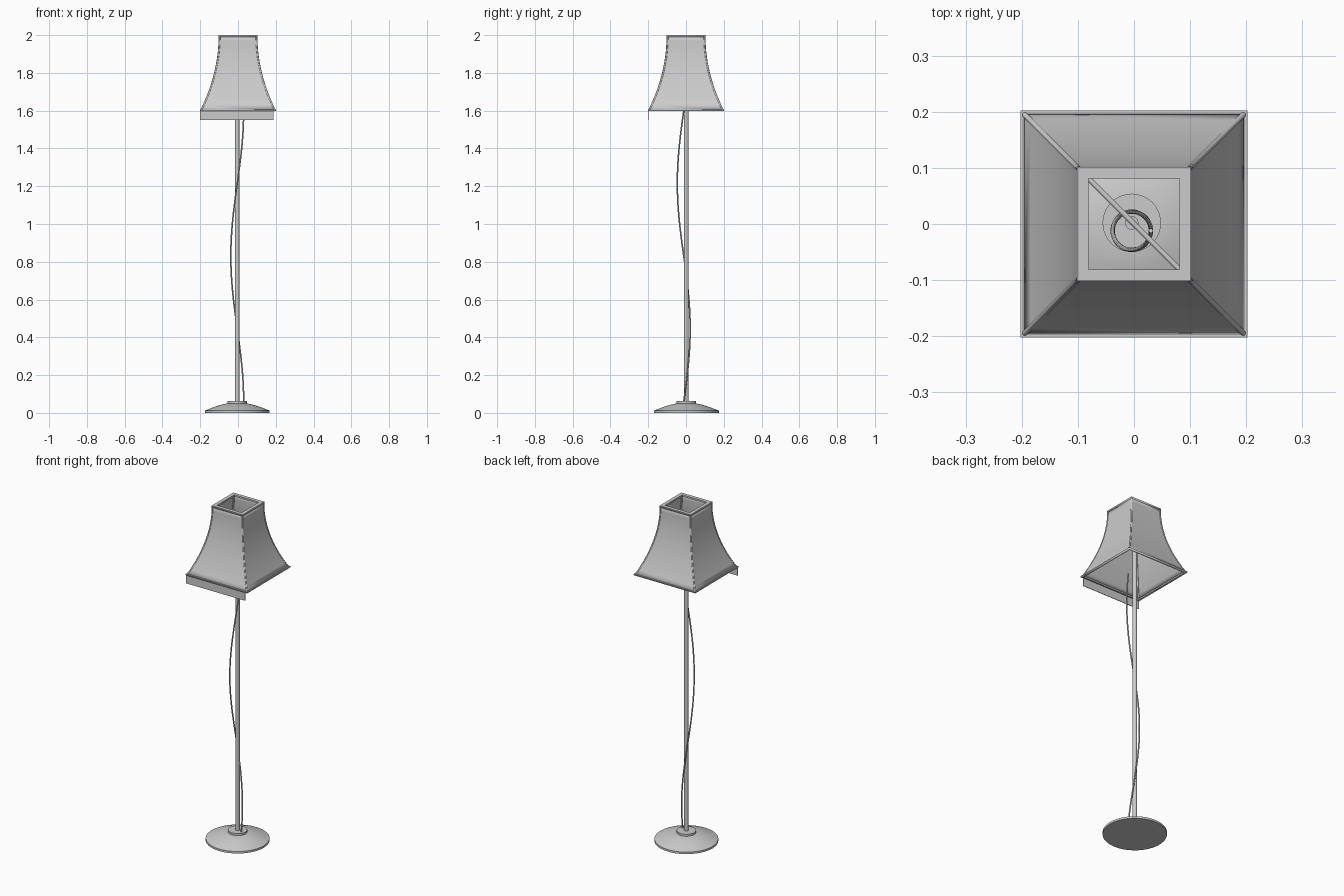
import bpy, bmesh, math
from mathutils import Vector

cube = bpy.data.objects.get("Cube")
if cube:
    bpy.data.objects.remove(cube, do_unlink=True)

mat = bpy.data.materials.new("light_grey")
mat.use_nodes = True
GREY = (0.6, 0.6, 0.6, 1)
mat.diffuse_color = GREY
mat.node_tree.nodes["Principled BSDF"].inputs["Base Color"].default_value = GREY

AXIS = Vector((-0.004, 0.002, 0))      # stand axis
CORNERS = [(1, 1), (-1, 1), (-1, -1), (1, -1)]


def finish(name, bm, angle=35):
    bmesh.ops.recalc_face_normals(bm, faces=bm.faces)
    mesh = bpy.data.meshes.new(name)
    bm.to_mesh(mesh)
    bm.free()
    mesh.materials.append(mat)
    ob = bpy.data.objects.new(name, mesh)
    bpy.context.collection.objects.link(ob)
    bpy.ops.object.select_all(action='DESELECT')
    ob.select_set(True)
    bpy.context.view_layer.objects.active = ob
    bpy.ops.object.shade_smooth_by_angle(angle=math.radians(angle))
    return ob


def loft(name, rings, cap=False, angle=35):
    """Join successive closed rings of points with quads."""
    bm = bmesh.new()
    loops = [[bm.verts.new(p) for p in ring] for ring in rings]
    n = len(loops[0])
    for a, b in zip(loops, loops[1:]):
        for i in range(n):
            j = (i + 1) % n
            bm.faces.new((a[i], a[j], b[j], b[i]))
    if cap:
        bm.faces.new(loops[0])
        bm.faces.new(loops[-1])
    return finish(name, bm, angle)


def lathe(name, profile, sides):
    turns = [2 * math.pi * i / sides for i in range(sides)]
    rings = [[AXIS + Vector((r * math.cos(t), r * math.sin(t), z)) for t in turns]
             for r, z in profile]
    return loft(name, rings, cap=True, angle=25)


def tube(name, points, radius, sides=10):
    """Round tube swept along a path."""
    pts = [Vector(p) for p in points]
    rings = []
    for i, p in enumerate(pts):
        d = (pts[min(i + 1, len(pts) - 1)] - pts[max(i - 1, 0)]).normalized()
        ref = Vector((0, 0, 1)) if abs(d.z) < 0.5 else Vector((1, 0, 0))
        u = d.cross(ref).normalized()
        v = d.cross(u)
        rings.append([p + radius * (u * math.cos(2 * math.pi * k / sides)
                                    + v * math.sin(2 * math.pi * k / sides))
                      for k in range(sides)])
    return loft(name, rings, cap=True, angle=50)


def square(half, z):
    return [(half * sx, half * sy, z) for sx, sy in CORNERS]


def frame(name, outer, inner, low, high):
    """Square frame with a rectangular section."""
    section = [(outer, low), (outer, high), (inner, high), (inner, low), (outer, low)]
    ob = loft(name, [square(h, z) for h, z in section])
    bm = bmesh.new()
    bm.from_mesh(ob.data)
    bmesh.ops.remove_doubles(bm, verts=bm.verts, dist=1e-5)
    bm.to_mesh(ob.data)
    bm.free()


# Stand: shallow conical foot with collar, and the pole
lathe("base", [(0.172, 0), (0.172, 0.012), (0.12, 0.032), (0.085, 0.043), (0.052, 0.05)], 48)
lathe("base_collar", [(0.052, 0.045), (0.052, 0.062)], 40)
lathe("pole", [(0.012, 0.055), (0.012, 1.88)], 20)

# Cord winding once around the pole
STEPS = 64
cord = []
for i in range(STEPS + 1):
    t = i / STEPS
    a = -2 * math.pi * t
    cord.append((-0.004 + 0.034 * math.cos(a), -0.012 + 0.034 * math.sin(a), 1.6 - 1.54 * t))
tube("cord", cord, 0.004, 8)

# Flared square shade, with thin walls
ROWS = 14
flare = [(0.1 + 0.098 * (i / ROWS) ** 2, 1.998 - 0.396 * i / ROWS) for i in range(ROWS + 1)]
shade = loft("shade", [square(h, z) for h, z in flare])
wall = shade.modifiers.new("thickness", 'SOLIDIFY')
wall.thickness = 0.002
wall.offset = -1

# Frames around the openings and wires down the corners
frame("shade_top_rim", 0.102, 0.081, 1.99, 2.0)
frame("shade_bottom_rim", 0.202, 0.19, 1.598, 1.606)
for n, (sx, sy) in enumerate(CORNERS):
    path = [((h - 0.002) * sx, (h - 0.002) * sy, z - 0.003) for h, z in flare]
    path[-1] = (path[-1][0], path[-1][1], 1.601)
    tube(f"corner_wire_{n + 1}", path, 0.005)

# Diagonal bar that carries the shade
tube("shade_support_bar", [(-0.107, 0.107, 1.88), (0.107, -0.107, 1.88)], 0.005)

# Flat strip hanging under the front edge
loft("front_strip", [[(x, y, z) for x, y in ((-0.2, -0.201), (0.187, -0.201),
                                             (0.187, -0.198), (-0.2, -0.198))]
                     for z in (1.55, 1.603)], cap=True)
